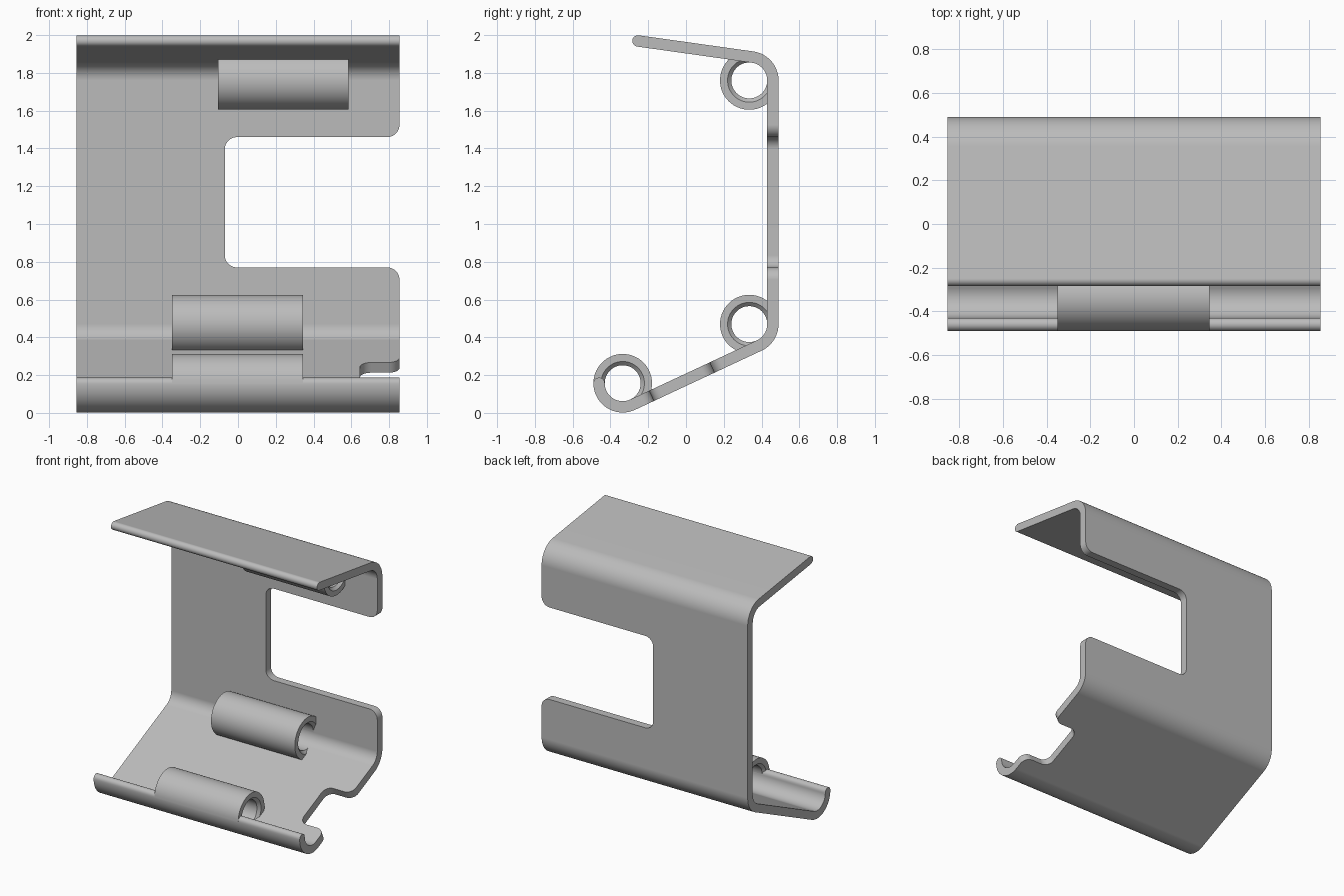
import bpy, bmesh
from math import sin, cos, radians, atan2, degrees
from mathutils import Vector

cube = bpy.data.objects.get("Cube")
if cube:
    bpy.data.objects.remove(cube, do_unlink=True)

HALF_W = 0.855                 # half width of the sheet
R_IN, R_OUT = 0.095, 0.155     # bend radii, shared by the rolled sleeves
R_MID, T = 0.125, 0.03         # middle radius and half thickness

TOP, LOW, LIP = Vector((0.335, 1.76)), Vector((0.335, 0.47)), Vector((-0.335, 0.157))
slope = degrees(atan2(LOW.y - LIP.y, LOW.x - LIP.x))
TOP_ANG, LOW_ANG = 82, slope - 90

steel = bpy.data.materials.new("grey_steel")
steel.use_nodes = True
colour = (0.5, 0.5, 0.5, 1)
steel.diffuse_color = colour
steel.node_tree.nodes["Principled BSDF"].inputs["Base Color"].default_value = colour


def polar(centre, radius, angle):
    a = radians(angle)
    return centre + radius * Vector((cos(a), sin(a)))


def arc(centre, radius, start, end, n=20):
    return [polar(centre, radius, start + (end - start) * i / n) for i in range(n + 1)]


def loft(name, rings):
    """Closed solid through a row of equal outlines."""
    bm = bmesh.new()
    loops = [[bm.verts.new(p) for p in ring] for ring in rings]
    n = len(loops[0])
    for a, b in zip(loops, loops[1:]):
        for i in range(n):
            j = (i + 1) % n
            bm.faces.new((a[i], a[j], b[j], b[i]))
    bm.faces.new(loops[0])
    bm.faces.new(loops[-1])
    bmesh.ops.recalc_face_normals(bm, faces=bm.faces)
    mesh = bpy.data.meshes.new(name)
    bm.to_mesh(mesh)
    bm.free()
    mesh.materials.append(steel)
    obj = bpy.data.objects.new(name, mesh)
    bpy.context.collection.objects.link(obj)
    return obj


def activate(obj):
    bpy.ops.object.select_all(action='DESELECT')
    obj.select_set(True)
    bpy.context.view_layer.objects.active = obj


def smooth(obj):
    activate(obj)
    bpy.ops.object.shade_smooth_by_angle(angle=radians(30))
    mod = obj.modifiers.new("flat_normals", 'WEIGHTED_NORMAL')
    mod.keep_sharp = True


# Bent sheet: top flange, back wall, sloping base and curled lip
along = Vector((-sin(radians(TOP_ANG)), cos(radians(TOP_ANG))))
tip = polar(TOP, R_MID, TOP_ANG) + along * 0.613
end = polar(LIP, R_MID, 180)


def bends(radius):
    return (arc(TOP, radius, TOP_ANG, 0) + arc(LOW, radius, 0, LOW_ANG)
            + arc(LIP, radius, LOW_ANG, -180, 28))


profile = (arc(tip, T, TOP_ANG + 180, TOP_ANG, 10) + bends(R_OUT)
           + arc(end, T, 180, 0, 10) + bends(R_IN)[-2::-1])
sheet = loft("bent_sheet", [[(x, p.x, p.y) for p in profile] for x in (-HALF_W, HALF_W)])


def cut_notch(centre, angle, half, depth_x, r):
    """Open the +x edge with a notch rounded at its mouth and inner corners."""
    lower = [Vector((HALF_W + 0.05, -half - r))]
    lower += arc(Vector((HALF_W - r, -half - r)), r, 0, 90, 10)
    lower += arc(Vector((depth_x + r, -half + r)), r, 270, 180, 10)
    outline = lower + [Vector((p.x, -p.y)) for p in reversed(lower)]
    c, s = cos(radians(angle)), sin(radians(angle))
    rings = [[(p.x, centre[0] + p.y * c - d * s, centre[1] + p.y * s + d * c)
              for p in outline] for d in (-0.09, 0.09)]
    cutter = loft("notch_cutter", rings)
    cutter.hide_render = True
    mod = sheet.modifiers.new("notch", 'BOOLEAN')
    mod.operation, mod.solver, mod.object = 'DIFFERENCE', 'EXACT', cutter
    activate(sheet)
    bpy.ops.object.modifier_apply(modifier=mod.name)
    bpy.data.objects.remove(cutter, do_unlink=True)


# Large back opening and small base notch
cut_notch((0.46, 1.115), 90, 0.345, -0.07, 0.065)
cut_notch((-0.022, 0.166), slope, 0.176, 0.645, 0.06)
smooth(sheet)


# Rolled sleeves that close each bend into a tube
def sleeve(name, centre, start, stop, x0, x1):
    rings = []
    for x, inner in ((x0, 0.115), (x0 + 0.02, R_IN), (x1 - 0.02, R_IN), (x1, 0.115)):
        ring = arc(centre, R_OUT, start, stop, 48) + arc(centre, inner, stop, start, 48)
        rings.append([(x, p.x, p.y) for p in ring])
    smooth(loft(name, rings))


sleeve("top_sleeve", TOP, TOP_ANG, 360, -0.105, 0.585)
sleeve("middle_sleeve", LOW, 0, 360 + LOW_ANG, -0.35, 0.345)
sleeve("lip_sleeve", LIP, LOW_ANG, 180, -0.35, 0.345)
